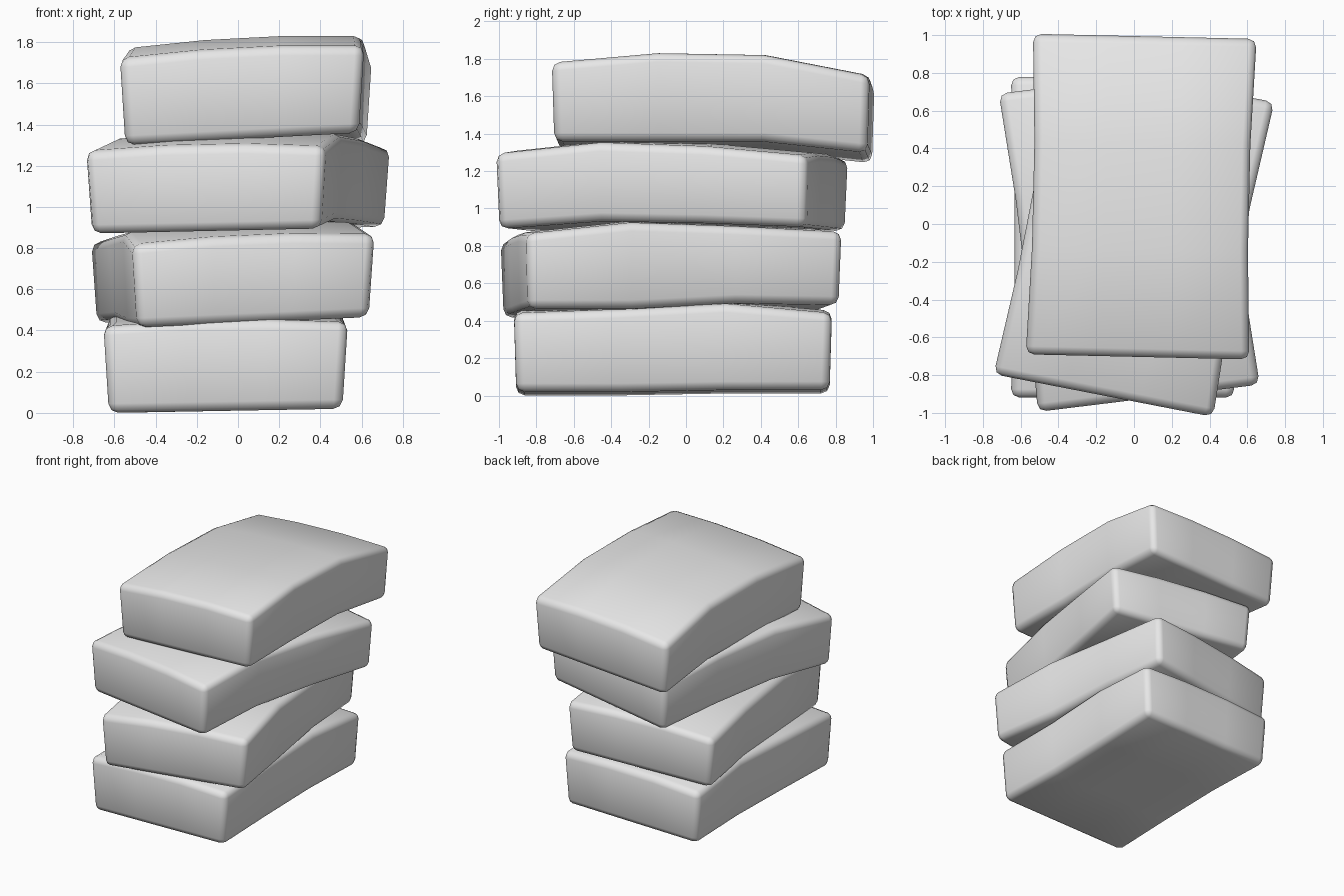
import bpy, bmesh, math
from mathutils import Matrix

default = bpy.data.objects.get("Cube")
if default:
    bpy.data.objects.remove(default, do_unlink=True)

grey = bpy.data.materials.new("stone_grey")
grey.use_nodes = True
colour = (0.8, 0.8, 0.8, 1)
grey.diffuse_color = colour
grey.node_tree.nodes["Principled BSDF"].inputs["Base Color"].default_value = colour

HALF_X, HALF_Y = 0.595, 0.85


def slab(name, centre, degrees, tops, bottoms, roll):
    """Bent rounded slab: heights run front to back, roll raises its left side."""
    bm = bmesh.new()
    bmesh.ops.create_cube(bm, size=2)
    # three segments along the width and three along the length
    for axis in (0, 1):
        for at in (-1 / 3, 1 / 3):
            normal = [0, 0, 0]
            normal[axis] = 1
            point = [0, 0, 0]
            point[axis] = at
            bmesh.ops.bisect_plane(bm, geom=bm.verts[:] + bm.edges[:] + bm.faces[:],
                                   plane_co=point, plane_no=normal)
    for v in bm.verts:
        u, w, upper = v.co.x, v.co.y, v.co.z > 0
        station = round((w + 1) * 1.5)
        taper = 1 if upper else 0.955
        waist = 0.965 if abs(w) < 0.5 else 1
        crown = 0.02 if upper and abs(u) < 0.5 else 0
        v.co.x = u * HALF_X * taper * waist
        v.co.y = w * HALF_Y * (1 if upper else 0.985)
        v.co.z = (tops if upper else bottoms)[station] + crown + u * roll
    bmesh.ops.recalc_face_normals(bm, faces=bm.faces[:])
    bm.transform(Matrix.Translation((*centre, 0)) @ Matrix.Rotation(math.radians(degrees), 4, "Z"))
    for f in bm.faces:
        f.smooth = True
    mesh = bpy.data.meshes.new(name)
    bm.to_mesh(mesh)
    bm.free()
    mesh.materials.append(grey)
    obj = bpy.data.objects.new(name, mesh)
    bpy.context.scene.collection.objects.link(obj)
    bevel = obj.modifiers.new("rounded_edges", "BEVEL")
    bevel.width = 0.045
    bevel.segments = 2
    bevel.limit_method = "ANGLE"
    bevel.angle_limit = math.radians(40)


# the stack, from the ground up
slab("bottom_slab", (-0.06, -0.07), 0, (0.43, 0.45, 0.48, 0.43), (0.01, 0.01, 0.02, 0.02), 0.01)
slab("lower_middle_slab", (-0.025, -0.08), 7, (0.84, 0.9, 0.88, 0.85), (0.44, 0.44, 0.47, 0.46), 0.025)
slab("upper_middle_slab", (0, -0.075), -11, (1.28, 1.34, 1.32, 1.27), (0.88, 0.92, 0.91, 0.89), 0.012)
slab("top_slab", (0.038, 0.145), -1.3, (1.75, 1.8, 1.79, 1.68), (1.33, 1.33, 1.33, 1.27), 0.03)
